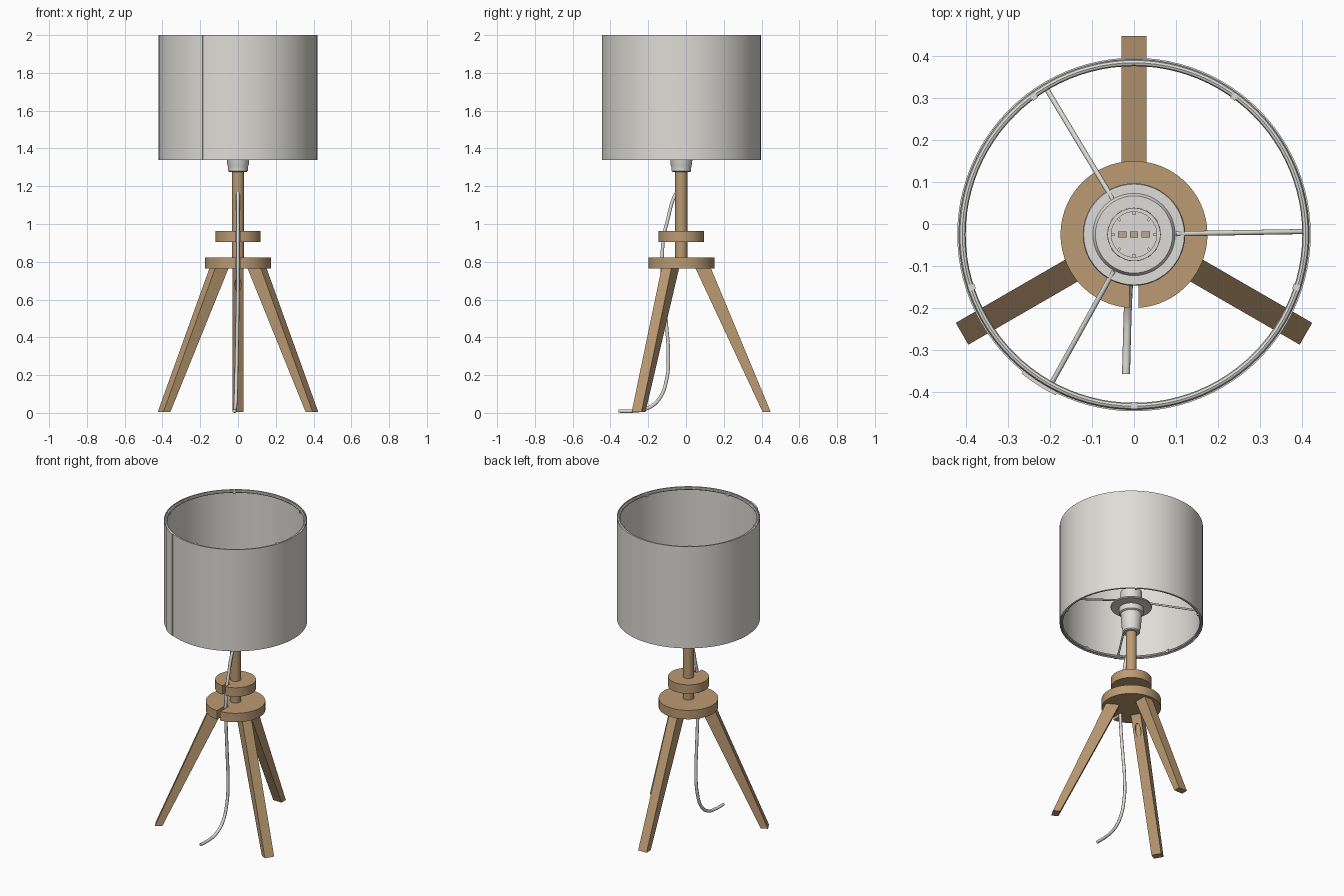
import bpy, bmesh, math
from mathutils import Vector, Matrix

if "Cube" in bpy.data.objects:
    bpy.data.objects.remove(bpy.data.objects["Cube"])

CY = -0.025                      # lamp axis sits slightly in front of the origin
AXIS = Vector((0, CY, 0))

def mat(name, col):
    m = bpy.data.materials.new(name)
    m.diffuse_color = (*col, 1)
    m.use_nodes = True
    m.node_tree.nodes["Principled BSDF"].inputs["Base Color"].default_value = m.diffuse_color
    return m

WOOD = mat("warm wood", (0.50, 0.325, 0.17))
WHITE = mat("off white", (0.73, 0.72, 0.68))
BRASS = mat("contact brass", (0.50, 0.40, 0.27))

def finish(bm, name, m, smooth=True):
    bmesh.ops.recalc_face_normals(bm, faces=bm.faces)
    me = bpy.data.meshes.new(name)
    bm.to_mesh(me)
    bm.free()
    ob = bpy.data.objects.new(name, me)
    bpy.context.collection.objects.link(ob)
    me.materials.append(m)
    if smooth:
        bpy.ops.object.select_all(action='DESELECT')
        ob.select_set(True)
        bpy.context.view_layer.objects.active = ob
        bpy.ops.object.shade_smooth_by_angle(angle=math.radians(35))
    return ob

def lathe(name, prof, m, seg=48, closed=False, a0=0.0, a1=2 * math.pi):
    """Turn an (r, z) profile about the lamp axis."""
    bm = bmesh.new()
    full = a1 - a0 > 6.28
    n = seg if full else seg + 1
    rings = []
    for i in range(n):
        a = a0 + (a1 - a0) * i / seg
        rings.append([bm.verts.new((r * math.cos(a), CY + r * math.sin(a), z)) for r, z in prof])
    k = len(prof)
    for i in range(seg):
        A, B = rings[i], rings[(i + 1) % n]
        for j in range(k if closed else k - 1):
            bm.faces.new((A[j], B[j], B[(j + 1) % k], A[(j + 1) % k]))
    if not full:
        bm.faces.new(rings[0])
        bm.faces.new(rings[-1])
    bmesh.ops.remove_doubles(bm, verts=bm.verts, dist=1e-5)
    return finish(bm, name, m)

def notched_disc(name, r, z0, z1, notch_r, half):
    """Wooden disc with a cable notch at the front."""
    a = math.asin(half / r)
    s, e = -math.pi / 2 + a, 1.5 * math.pi - a
    pts = [(r * math.cos(s + (e - s) * i / 64), r * math.sin(s + (e - s) * i / 64)) for i in range(65)]
    pts += [(-half, -notch_r), (half, -notch_r)]
    bm = bmesh.new()
    f = bm.faces.new([bm.verts.new((x, CY + y, z0)) for x, y in pts])
    g = bmesh.ops.extrude_face_region(bm, geom=[f])["geom"]
    bmesh.ops.translate(bm, vec=(0, 0, z1 - z0), verts=[v for v in g if isinstance(v, bmesh.types.BMVert)])
    return finish(bm, name, WOOD)

def tube(name, pts, r, m, smooth_path=True):
    cu = bpy.data.curves.new(name, 'CURVE')
    cu.dimensions = '3D'
    cu.bevel_depth, cu.bevel_resolution, cu.use_fill_caps = r, 3, True
    cu.resolution_u = 8
    sp = cu.splines.new('BEZIER' if smooth_path else 'POLY')
    dest = sp.bezier_points if smooth_path else sp.points
    dest.add(len(pts) - 1)
    for p, c in zip(dest, pts):
        if smooth_path:
            p.co = c
            p.handle_left_type = p.handle_right_type = 'AUTO'
        else:
            p.co = (*c, 1)
    ob = bpy.data.objects.new(name, cu)
    bpy.context.collection.objects.link(ob)
    cu.materials.append(m)
    return ob

def box(name, size, loc, ang, m):
    bm = bmesh.new()
    bmesh.ops.create_cube(bm, size=1, matrix=Matrix.Translation(loc) @ Matrix.Rotation(ang, 4, 'Z')
                          @ Matrix.Diagonal((*size, 1)))
    return finish(bm, name, m, False)

def polar(r, a, z):
    return AXIS + Vector((r * math.cos(a), r * math.sin(a), z))

# Tapered legs, each with a vertical screw bore in its inner face
def leg(name, deg):
    rot = Matrix.Translation(AXIS) @ Matrix.Rotation(math.radians(deg), 4, 'Z')
    bm = bmesh.new()
    prof = [(0.430, 0.006), (0.473, 0.006), (0.157, 0.766), (0.075, 0.766)]
    f = bm.faces.new([bm.verts.new((r, -0.03, z)) for r, z in prof])
    g = bmesh.ops.extrude_face_region(bm, geom=[f])["geom"]
    bmesh.ops.translate(bm, vec=(0, 0.06, 0), verts=[v for v in g if isinstance(v, bmesh.types.BMVert)])
    bmesh.ops.transform(bm, matrix=rot, verts=bm.verts)
    ob = finish(bm, name, WOOD)
    bm = bmesh.new()
    bmesh.ops.create_cone(bm, cap_ends=True, segments=20, radius1=0.017, radius2=0.017, depth=0.24,
                          matrix=rot @ Matrix.Translation((0.116, 0, 0.61)))
    cut = finish(bm, "bore_cutter", WOOD, False)
    cut.hide_render = True
    mod = ob.modifiers.new("bore", 'BOOLEAN')
    mod.object, mod.operation, mod.solver = cut, 'DIFFERENCE', 'EXACT'
    bpy.ops.object.select_all(action='DESELECT')
    bpy.context.view_layer.objects.active = ob
    ob.select_set(True)
    bpy.ops.object.modifier_apply(modifier="bore")
    bpy.data.objects.remove(cut)

for nm, d in (("back_leg", 90), ("left_leg", 210), ("right_leg", 330)):
    leg(nm, d)

# Wooden discs and pole
notched_disc("lower_disc", 0.175, 0.765, 0.823, 0.085, 0.011)
notched_disc("upper_disc", 0.12, 0.905, 0.963, 0.072, 0.011)
lathe("pole", [(0, 0.768), (0.032, 0.768), (0.032, 1.28), (0, 1.28)], WOOD, 32)

# Bulb socket: stepped cup, clamping ring and flange
lathe("socket", [(0, 1.275), (0.046, 1.275), (0.052, 1.281), (0.053, 1.305), (0.057, 1.315),
                 (0.062, 1.40), (0.072, 1.405), (0.072, 1.44), (0.064, 1.445), (0.063, 1.55),
                 (0.054, 1.55), (0.054, 1.40), (0, 1.40)], WHITE)
lathe("socket_flange", [(0.062, 1.447), (0.120, 1.447), (0.122, 1.452), (0.120, 1.458),
                        (0.098, 1.458), (0.092, 1.468), (0.062, 1.468)], WHITE, closed=True)
for i in range(8):
    a = i * math.pi / 4
    box("socket_rib", (0.010, 0.006, 0.12), polar(0.051, a, 1.475), a, WHITE)
for x in (-0.028, 0, 0.028):
    box("bulb_contact", (0.02, 0.014, 0.012), (x, CY, 1.405), 0, BRASS)

# Shade with overlapping seam
lathe("shade", [(0.417, 1.34), (0.421, 1.34), (0.421, 2.0), (0.417, 2.0)], WHITE, 96, True)
lathe("shade_seam", [(0.420, 1.34), (0.426, 1.34), (0.426, 2.0), (0.420, 2.0)], WHITE, 6, True,
      math.radians(231), math.radians(244))

# Wire rings and clips at both rims
for nm, z in (("lower", 1.35), ("upper", 1.99)):
    lathe(nm + "_ring", [(0.409 + 0.008 * math.cos(t * math.pi / 4), z + 0.008 * math.sin(t * math.pi / 4))
                         for t in range(8)], WHITE, 96, True)
    for i in range(5):
        a = math.radians(-90 + 72 * i)
        box(nm + "_ring_clip", (0.017, 0.014, 0.02), polar(0.407, a, z - 0.001), a, WHITE)

# Spokes from flange down to the lower ring
for d in (1, 121, 241):
    a = math.radians(d)
    tube("spoke", [polar(0.10, a, 1.455), polar(0.125, a, 1.452), polar(0.408, a, 1.352)], 0.006, WHITE, False)

# Power cord: out of the pole, through both notches, down to the floor
tube("cord", [(0, -0.05, 1.165), (0, -0.068, 1.13), (0, -0.095, 1.03), (0, -0.118, 0.93), (0, -0.126, 0.82),
              (0, -0.121, 0.68), (-0.003, -0.105, 0.48), (-0.006, -0.094, 0.33), (-0.009, -0.102, 0.18),
              (-0.012, -0.145, 0.07), (-0.015, -0.21, 0.022), (-0.017, -0.28, 0.010),
              (-0.019, -0.357, 0.010)], 0.0095, WHITE)
